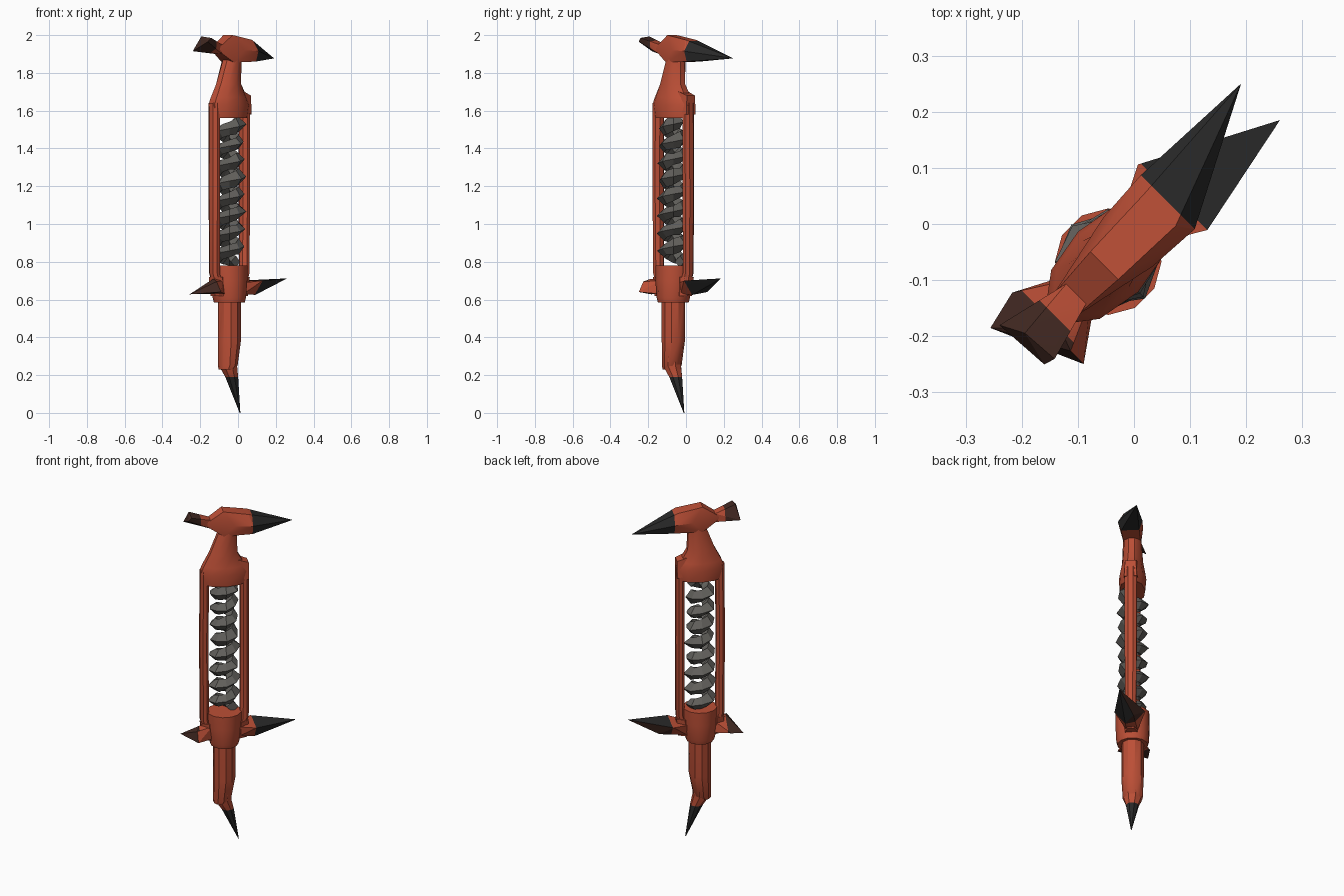
import bpy, bmesh, math, random
from mathutils import Matrix, Vector

if "Cube" in bpy.data.objects:
    bpy.data.objects.remove(bpy.data.objects["Cube"], do_unlink=True)

random.seed(4)
TURN = Matrix.Rotation(math.radians(45), 4, 'Z')   # the tool lies along the diagonal
U, V = -0.08, -0.015                               # central axis before the turn


def material(name, rgb):
    m = bpy.data.materials.new(name)
    m.use_nodes = True
    m.diffuse_color = (*rgb, 1)
    bsdf = next(n for n in m.node_tree.nodes if n.type == 'BSDF_PRINCIPLED')
    bsdf.inputs["Base Color"].default_value = (*rgb, 1)
    bsdf.inputs["Roughness"].default_value = 0.7
    return m


RED = material("rust red", (0.5, 0.078, 0.037))
BLACK = material("charcoal", (0.022, 0.022, 0.022))
BROWN = material("burnt brown", (0.055, 0.022, 0.016))
GREY = material("steel grey", (0.12, 0.115, 0.105))


def finish(name, bm, mats, rule=None, smooth=35):
    bmesh.ops.recalc_face_normals(bm, faces=bm.faces)
    if rule:
        for f in bm.faces:
            f.material_index = rule(f.calc_center_median(), f.normal)
    bm.transform(TURN)
    me = bpy.data.meshes.new(name)
    bm.to_mesh(me)
    bm.free()
    for m in mats:
        me.materials.append(m)
    ob = bpy.data.objects.new(name, me)
    bpy.context.collection.objects.link(ob)
    bpy.ops.object.select_all(action='DESELECT')
    ob.select_set(True)
    bpy.context.view_layer.objects.active = ob
    if smooth:
        bpy.ops.object.shade_smooth_by_angle(angle=math.radians(smooth))
    return ob


def skin(bm, rings):
    """Join point rings into a closed, capped tube."""
    loops = [[bm.verts.new(p) for p in r] for r in rings]
    n = len(loops[0])
    for a, b in zip(loops, loops[1:]):
        for i in range(n):
            j = (i + 1) % n
            bm.faces.new((a[i], a[j], b[j], b[i]))
    bm.faces.new(loops[0])
    bm.faces.new(loops[-1])


def oval(z, u, ru, v, rv, n, tilt=0):
    """Level ring; tilt raises its far end."""
    pts = []
    for i in range(n):
        a = math.tau * (i + 0.5) / n
        c, s = math.cos(a), math.sin(a)
        pts.append((u + ru * c, v + rv * s, z + tilt * c))
    return pts


def column(name, sections, n, mats=(RED,), rule=None):
    bm = bmesh.new()
    skin(bm, [oval(*s[:5], n, *s[5:]) for s in sections])
    return finish(name, bm, mats, rule)


def hull(name, points, mats, rule=None, cut=None):
    """Faceted solid around points, optionally cut across for a colour edge."""
    bm = bmesh.new()
    for p in points:
        bm.verts.new(p)
    res = bmesh.ops.convex_hull(bm, input=bm.verts)
    junk = [g for g in res["geom_interior"] if isinstance(g, bmesh.types.BMVert)]
    bmesh.ops.delete(bm, geom=junk, context='VERTS')
    if cut is not None:
        bmesh.ops.bisect_plane(bm, geom=bm.verts[:] + bm.edges[:] + bm.faces[:],
                               plane_co=(cut, 0, 0), plane_no=(1, 0, 0))
    return finish(name, bm, mats, rule, 25)


def pair(u, half, z):
    return [(u, V - half, z), (u, V + half, z)]


# Foot: straight tube, then a bent pointed tip
column("foot_tube", [(0.23, -0.1, 0.04, V, 0.045), (0.25, -0.092, 0.05, V, 0.055),
                     (0.38, U, 0.062, V, 0.062), (0.62, U, 0.062, V, 0.062)], 10)
column("foot_point", [(0.0, 0.0, 0.002, V, 0.002), (0.19, -0.062, 0.036, V, 0.037),
                      (0.25, -0.09, 0.05, V, 0.053), (0.3, -0.086, 0.05, V, 0.055)],
       8, (RED, BLACK), lambda c, n: int(c.z < 0.18))

# Sleeve that seats the spring
column("sleeve", [(0.585, U, 0.078, V, 0.085), (0.61, U, 0.085, V, 0.092),
                  (0.7, U, 0.095, V, 0.095), (0.78, U, 0.095, V, 0.095)], 12)

# Side rails and the lugs joining them to the sleeve
for side, label in ((-1, "back"), (1, "front")):
    u = U + side * 0.111
    column(label + "_rail", [(0.68, u - side * 0.02, 0.026, V, 0.032), (0.74, u, 0.026, V, 0.032),
                             (1.2, u + side * 0.002, 0.026, V, 0.036),
                             (1.64, u, 0.026, V, 0.036)], 8)
    column(label + "_lug", [(0.62, U + side * 0.08, 0.05, V, 0.035),
                            (0.72, U + side * 0.09, 0.05, V, 0.04)], 6)

# Spring: rough angular coil
bm = bmesh.new()
rings, steps, turns = [], 8, 8
for i in range(steps * turns + 1):
    a = math.tau * i / steps
    out = Vector((math.cos(a), math.sin(a), 0))
    mid = Vector((U, V, 0.8 + 0.74 * i / (steps * turns)))
    r, h = 0.083 + random.uniform(-0.008, 0.012), 0.036 + random.uniform(-0.006, 0.008)
    rings.append([mid + out * r, mid + out * 0.05 + Vector((0, 0, h)),
                  mid + out * 0.012, mid + out * 0.05 - Vector((0, 0, h))])
skin(bm, rings)
finish("spring", bm, (GREY,), None, 0)

# Shoulder block above the spring, leaning into the neck
column("shoulder", [(1.56, U, 0.125, V, 0.07), (1.63, U, 0.14, V, 0.076),
                    (1.67, -0.083, 0.12, V, 0.07), (1.74, -0.085, 0.08, V, 0.058),
                    (1.88, -0.06, 0.05, V, 0.05)], 10)
hull("shoulder_step", pair(-0.05, 0.05, 1.6) + pair(0.052, 0.035, 1.58)
     + pair(0.052, 0.03, 1.68) + pair(-0.03, 0.04, 1.71), (RED,))

# Head with a long dark beak
head = (pair(-0.19, 0.028, 1.93) + pair(-0.16, 0.03, 1.9) + pair(-0.09, 0.035, 2.0)
        + pair(-0.09, 0.045, 1.855) + pair(-0.03, 0.062, 1.92) + pair(0.05, 0.04, 1.975)
        + pair(0.07, 0.068, 1.915) + pair(0.07, 0.05, 1.86) + [(0.312, 0.042, 1.877)])
hull("head_beak", head, (RED, BLACK), lambda c, n: int(c.x > 0.07), 0.07)

# Flared crest behind the head
hull("crest", pair(-0.16, 0.025, 1.9) + pair(-0.16, 0.025, 1.95)
     + [(-0.297, 0.042, 1.915), (-0.29, -0.064, 1.965), (-0.275, 0.0, 1.993),
        (-0.27, -0.07, 1.985)],
     (RED, BROWN), lambda c, n: int(c.x < -0.215), -0.215)

# Front spike: flat on top, keel below
hull("front_spike", [(0.0, -0.05, 0.69), (0.0, 0.03, 0.69), (0.0, -0.04, 0.63), (0.0, 0.02, 0.63),
                     (0.085, -0.1, 0.7), (0.08, 0.07, 0.7), (0.09, -0.04, 0.625),
                     (0.15, 0.01, 0.64), (0.315, -0.053, 0.712)],
     (RED, BLACK, BROWN),
     lambda c, n: 0 if c.x < 0.085 else (2 if n.z < -0.2 and n.y > 0 else 1), 0.085)

# Back spike: shorter, flat below, ridge above
hull("back_spike", [(-0.15, -0.05, 0.63), (-0.15, 0.02, 0.63), (-0.15, -0.04, 0.7), (-0.15, 0.01, 0.7),
                    (-0.24, -0.113, 0.64), (-0.24, 0.067, 0.64), (-0.225, -0.04, 0.71),
                    (-0.24, -0.08, 0.695), (-0.312, 0.05, 0.628)],
     (RED, BROWN), lambda c, n: int(c.x < -0.225 and n.y > -0.55), -0.225)
